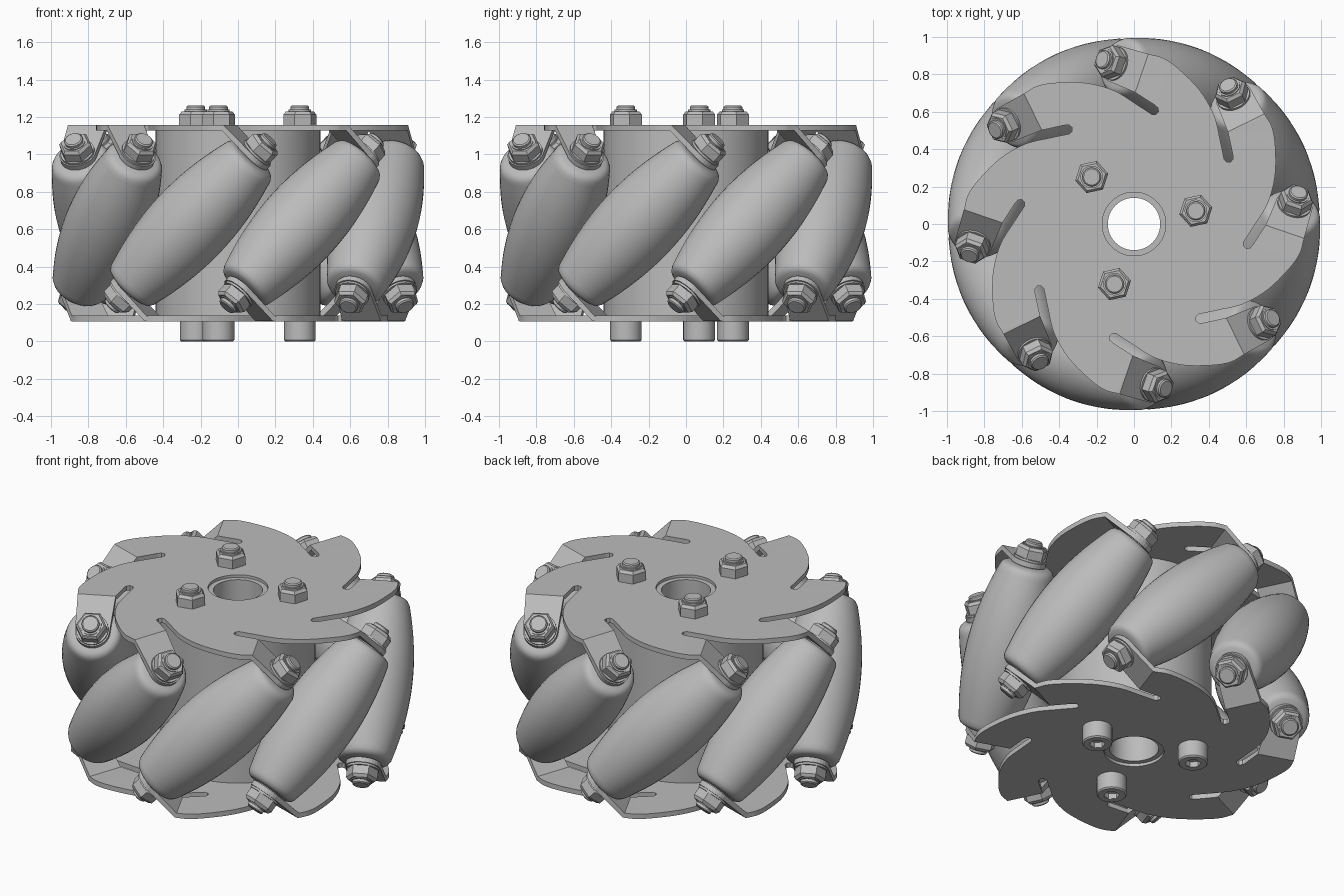
import bpy, bmesh
from math import radians, pi, cos, sin, sqrt
from mathutils import Matrix, Vector

if "Cube" in bpy.data.objects:
    bpy.data.objects.remove(bpy.data.objects["Cube"])

COUNT, START = 8, radians(-64)
MID, REACH = 0.632, 0.777          # wheel mid height, roller axis radius
BEND, LEVEL = 0.218, 0.51          # tab bend line, plate height from the middle

steel = bpy.data.materials.new("plain grey metal")
steel.use_nodes = True
steel.diffuse_color = (0.5, 0.5, 0.5, 1)
steel.node_tree.nodes["Principled BSDF"].inputs["Base Color"].default_value = (0.5, 0.5, 0.5, 1)


def turn(angle, axis="Z"):
    return Matrix.Rotation(angle, 4, axis)


def shift(x, y, z):
    return Matrix.Translation((x, y, z))


def place(name, mesh, matrix):
    obj = bpy.data.objects.new(name, mesh)
    bpy.context.collection.objects.link(obj)
    obj.matrix_world = matrix
    return obj


def finish(bm, name):
    bmesh.ops.recalc_face_normals(bm, faces=bm.faces)
    mesh = bpy.data.meshes.new(name)
    bm.to_mesh(mesh)
    bm.free()
    mesh.materials.append(steel)
    return mesh


def smooth(obj):
    bpy.ops.object.select_all(action="DESELECT")
    obj.select_set(True)
    bpy.context.view_layer.objects.active = obj
    bpy.ops.object.shade_smooth_by_angle(angle=radians(35))


def lathe(name, profile, sides, closed=False):
    """Spin (radius, height) points around z."""
    bm = bmesh.new()
    verts = [bm.verts.new((r, 0, h)) for r, h in profile]
    edges = [bm.edges.new(p) for p in zip(verts, verts[1:])]
    if closed:
        edges.append(bm.edges.new((verts[-1], verts[0])))
    bmesh.ops.spin(bm, geom=verts + edges, cent=(0, 0, 0), axis=(0, 0, 1),
                   angle=2 * pi, steps=sides, use_merge=True)
    bmesh.ops.remove_doubles(bm, verts=bm.verts, dist=1e-5)
    return finish(bm, name)


def spline(points, steps=5):
    """Smooth curve through 2D points."""
    pts = [Vector(p) for p in points]
    pts = [2 * pts[0] - pts[1]] + pts + [2 * pts[-1] - pts[-2]]
    out = []
    for a, b, c, d in zip(pts, pts[1:], pts[2:], pts[3:]):
        for i in range(steps):
            t = i / steps
            out.append(0.5 * (2 * b + (c - a) * t + (2 * a - 5 * b + 4 * c - d) * t * t
                              + (3 * b - a - 3 * c + d) * t ** 3))
    return out


# Side plate: eight swept lobes, slots and bent tabs
lobe = spline([(.484, -.343), (.573, -.29), (.69, -.215), (.79, -.1), (.86, .04), (.89, .14), (.885, BEND)])
slot = [(.637, .1), (.628, .08), (.61, .072), (.592, .08)]
bm = bmesh.new()
outer, tabs = [], []
for k in range(COUNT):
    spin = turn(k * 2 * pi / COUNT)

    def flat(p):
        return bm.verts.new(spin @ Vector((p[0], p[1], LEVEL)))

    def sloped(rho, w):
        return bm.verts.new(spin @ Vector((rho, BEND + w / sqrt(2), LEVEL - w / sqrt(2))))

    bend = [flat((.885, BEND)), flat((.667, BEND))]
    outer += [flat(p) for p in lobe] + bend + [flat(p) for p in slot]
    arc = [radians(-5 + 190 * i / 16) for i in range(17)]
    tip = [sloped(REACH + .1 * cos(a), .206 + .1 * sin(a)) for a in arc]
    tabs.append([bend[0]] + tip + [bend[1]])
inner = [bm.verts.new((.17 * cos(i * pi / 24), .17 * sin(i * pi / 24), LEVEL)) for i in range(48)]
rim = [bm.edges.new((ring[i - 1], ring[i])) for ring in (outer, inner) for i in range(len(ring))]
bmesh.ops.triangle_fill(bm, edges=rim, use_beauty=True, normal=(0, 0, 1))
for tab in tabs:
    bm.faces.new(tab)
plate = finish(bm, "side_plate")
for name, flip in (("top_plate", 0), ("bottom_plate", pi)):
    obj = place(name, plate, shift(0, 0, MID) @ turn(START) @ turn(flip, "X"))
    solid = obj.modifiers.new("thickness", "SOLIDIFY")
    solid.thickness, solid.offset = 0.03, 0

# Hub drum with a through bore
smooth(place("hub", lathe("hub", [(.14, .125), (.44, .125), (.44, 1.14), (.14, 1.14)], 64, True),
             Matrix()))

# Barrel roller whose outer side follows the wheel's rim
barrel = [(1 - sqrt(REACH ** 2 + t * t / 2), t) for t in [-.44 + .88 * i / 16 for i in range(17)]]
cap = [(.157, .463), (.145, .482), (.125, .492), (.085, .495), (.085, .502), (0, .502)]
profile = [(r, -h) for r, h in reversed(cap)] + barrel + cap
roller = lathe("roller", profile, 40)

# Fasteners
washer = lathe("washer", [(0, 0), (.092, 0), (.092, .012), (0, .012)], 32)
nut = lathe("nut", [(0, 0), (.09, 0), (.09, .055), (.076, .072), (0, .072)], 6)
stud = lathe("stud", [(0, 0), (.06, 0), (.06, .085), (.05, .085), (.05, .1), (.043, .106), (0, .106)], 32)
head = lathe("bolt_head", [(.045, .04), (.045, 0), (.078, 0), (.085, .008), (.085, .11), (0, .11), (0, .04)], 32)
socket = lathe("bolt_socket", [(0, .035), (.045, .035), (.045, .001), (.06, .001)], 6)

parts = []
for k in range(COUNT):
    axis = turn(START + k * 2 * pi / COUNT) @ shift(REACH, 0, MID) @ turn(-pi / 4, "X")
    parts.append(place(f"roller_{k + 1}", roller, axis))
    for side, flip in (("upper", 0), ("lower", pi)):
        end = axis @ turn(flip, "X") @ shift(0, 0, .53)
        parts.append(place(f"{side}_washer_{k + 1}", washer, end))
        parts.append(place(f"{side}_nut_{k + 1}", nut, end @ shift(0, 0, .008)))
        parts.append(place(f"{side}_stud_{k + 1}", stud, end))

for k in range(3):
    spot = turn(radians(12 + 120 * k)) @ shift(.338, 0, 0)
    parts.append(place(f"hub_nut_{k + 1}", nut, spot @ shift(0, 0, 1.157)))
    parts.append(place(f"hub_stud_{k + 1}", stud, spot @ shift(0, 0, 1.154)))
    parts.append(place(f"hub_bolt_head_{k + 1}", head, spot))
    parts.append(place(f"hub_bolt_socket_{k + 1}", socket, spot))

done = set()
for obj in parts:
    if obj.data.name not in done:
        done.add(obj.data.name)
        smooth(obj)
